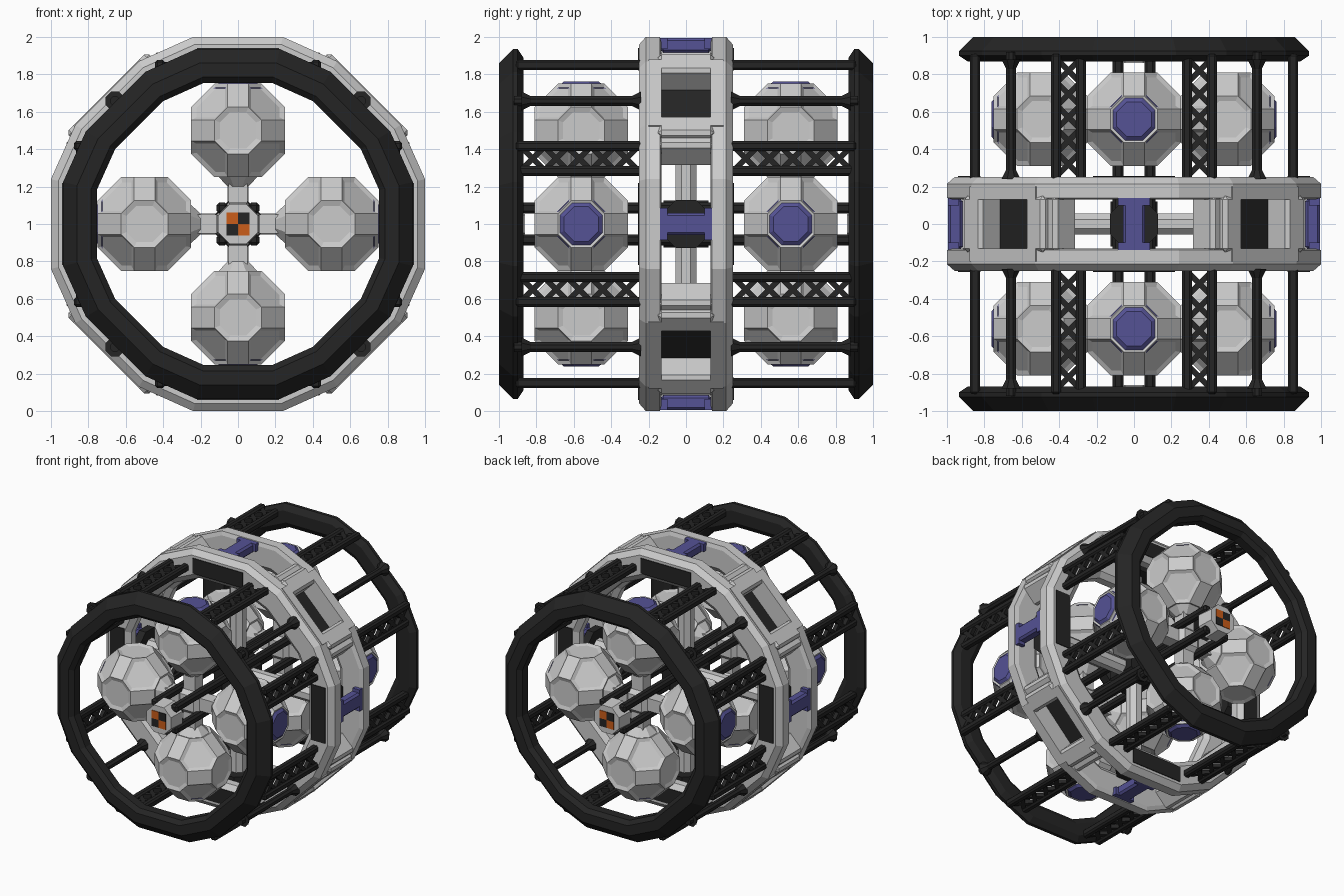
import bpy, bmesh
from math import radians, pi
from itertools import permutations, product
from mathutils import Matrix, Vector

if "Cube" in bpy.data.objects:
    bpy.data.objects.remove(bpy.data.objects["Cube"])


def material(name, rgb):
    m = bpy.data.materials.new(name)
    m.diffuse_color = (*rgb, 1)
    m.use_nodes = True
    m.node_tree.nodes["Principled BSDF"].inputs["Base Color"].default_value = m.diffuse_color
    return m


DARK = material("dark", (0.018, 0.018, 0.018))
BLUE = material("blue", (0.09, 0.085, 0.30))
ORANGE = material("orange", (0.60, 0.11, 0.01))
CENTRE = Matrix.Translation((0, 0, 1))


def turn(deg):
    # rotation about the long (y) axis of the drum
    return CENTRE @ Matrix.Rotation(radians(deg), 4, 'Y')


def finish(name, bm, mat=None, m=CENTRE):
    bm.transform(m)
    bmesh.ops.recalc_face_normals(bm, faces=bm.faces)
    me = bpy.data.meshes.new(name)
    bm.to_mesh(me)
    bm.free()
    ob = bpy.data.objects.new(name, me)
    bpy.context.collection.objects.link(ob)
    if mat:
        me.materials.append(mat)
    return ob


def box(name, loc, size, mat=None, m=CENTRE, bevel=0.0, spin=None):
    bm = bmesh.new()
    bmesh.ops.create_cube(bm, size=1)
    bmesh.ops.scale(bm, vec=size, verts=bm.verts)
    if bevel:
        bmesh.ops.bevel(bm, geom=bm.edges[:], offset=bevel, segments=1, affect='EDGES')
    if spin:
        bm.transform(spin)
    bmesh.ops.translate(bm, vec=loc, verts=bm.verts)
    return finish(name, bm, mat, m)


def octagon(name, a, b, r1, r2, mat=None, m=CENTRE):
    # eight-sided tube or cone from point a to point b
    a, b = Vector(a), Vector(b)
    bm = bmesh.new()
    bmesh.ops.create_cone(bm, cap_ends=True, segments=8, radius1=r1, radius2=r2, depth=(b - a).length)
    q = (b - a).to_track_quat('Z', 'Y').to_matrix().to_4x4()
    bm.transform(Matrix.Translation((a + b) / 2) @ q @ Matrix.Rotation(pi / 8, 4, 'Z'))
    return finish(name, bm, mat, m)


# outline of the drum: sixteen corners
QUAD = [(0.24, 1), (0.53, 0.87), (0.87, 0.53), (1, 0.24)]
OUTLINE = []
for k in range(4):
    for x, z in QUAD:
        for _ in range(k):
            x, z = z, -x
        OUTLINE.append((x, z))


def ring(name, profile, mat=None):
    # sweep a closed (radius, y) profile round the outline
    bm = bmesh.new()
    loops = [[bm.verts.new((x * r, y, z * r)) for r, y in profile] for x, z in OUTLINE]
    n = len(profile)
    for i, lo in enumerate(loops):
        nx = loops[(i + 1) % len(loops)]
        for j in range(n):
            bm.faces.new((lo[j], lo[(j + 1) % n], nx[(j + 1) % n], nx[j]))
    return finish(name, bm, mat)


def tank(name, m):
    # faceted ball with recessed panels, outward direction is local z
    bm = bmesh.new()
    for p in set(permutations((0.055, 0.125, 0.25))):
        for s in product((1, -1), repeat=3):
            bm.verts.new([a * b for a, b in zip(p, s)])
    bmesh.ops.convex_hull(bm, input=bm.verts)
    bmesh.ops.dissolve_limit(bm, angle_limit=0.02, verts=bm.verts, edges=bm.edges)
    bmesh.ops.recalc_face_normals(bm, faces=bm.faces)
    big = [f for f in bm.faces if len(f.verts) >= 6]
    bmesh.ops.inset_individual(bm, faces=big, thickness=0.03, depth=-0.01)
    return finish(name, bm, None, m)


for s in (-1, 1):
    # dark end rings
    ring("end_ring", [(r, s * y) for r, y in
         [(0.86, 1.0), (0.935, 0.925), (0.935, 0.90), (0.89, 0.87),
          (0.80, 0.87), (0.755, 0.90), (0.755, 0.97), (0.785, 1.0)]], DARK)
    # side rails of the middle ring
    ring("middle_ring_rail", [(r, s * y) for r, y in
         [(1.0, 0.14), (1.0, 0.215), (0.96, 0.25), (0.82, 0.25),
          (0.78, 0.22), (0.78, 0.16), (0.82, 0.13), (0.97, 0.13)]])

for k in range(4):
    m, d = turn(90 * k), turn(90 * k + 45)
    # cross pieces and windowed diagonal boxes of the middle ring
    box("blue_crossbar", (0, 0, 0.955), (0.12, 0.27, 0.08), BLUE, m, 0.015)
    for t in (-1, 1):
        box("blue_crossbar_foot", (0, t * 0.12, 0.965), (0.17, 0.04, 0.06), BLUE, m)
        box("cross_block", (t * 0.235, 0, 0.90), (0.14, 0.30, 0.19), None, d, 0.02)
        box("window_corner_block", (t * 0.31, 0, 0.87), (0.10, 0.30, 0.17), None, d, 0.02)
        box("window_side", (0, t * 0.165, 0.95), (0.50, 0.07, 0.09), None, d)
        box("rail_side_panel", (0, t * 0.246, 0.88), (0.44, 0.02, 0.12), DARK, m)
    box("window_back_panel", (0, 0, 0.83), (0.48, 0.30, 0.04), DARK, d)

    # middle spokes with a dark flange at the ring
    octagon("spoke", (0, 0, 0.08), (0, 0, 0.82), 0.062, 0.062, None, m)
    octagon("spoke_flange", (0, 0, 0.77), (0, 0, 0.83), 0.14, 0.14, DARK, m)

    # tanks, their necks and blue caps
    for s in (-1, 1):
        y = 0.56 * s
        tank("tank", m @ Matrix.Translation((0, y, 0.5)))
        octagon("tank_cap", (0, y, 0.725), (0, y, 0.762), 0.15, 0.10, BLUE, m)
        box("tank_neck", (0, y, 0.17), (0.10, 0.10, 0.22), None, m)
        octagon("tank_neck_flare", (0, y, 0.20), (0, y, 0.27), 0.06, 0.13, None, m)

        # single rods between the rings, with flared feet
        octagon("rod", (0, s * 0.22, 0.93), (0, s * 0.92, 0.93), 0.028, 0.028, DARK, d)
        octagon("rod_foot", (0, s * 0.24, 0.93), (0, s * 0.29, 0.93), 0.055, 0.028, DARK, d)
        octagon("rod_foot", (0, s * 0.83, 0.93), (0, s * 0.88, 0.93), 0.028, 0.055, DARK, d)

        # lattice trusses
        for t in (-1, 1):
            for x in (0.283, 0.417):
                box("truss_chord", (t * x, s * 0.57, 0.85), (0.052, 0.68, 0.055), DARK, m, 0.012)
            for i in range(5):
                for a in (-45, 45):
                    box("truss_brace", (t * 0.35, s * (0.32 + i * 0.125), 0.85), (0.03, 0.17, 0.03), DARK, m,
                        spin=Matrix.Rotation(radians(a), 4, 'Z'))

# central spine: four long bars, hub and collars
for x, z in product((-0.085, 0.085), repeat=2):
    box("spine_bar", (x, 0, z), (0.06, 1.86, 0.06), DARK, bevel=0.015)
octagon("spine_hub", (0, -0.12, 0), (0, 0.12, 0), 0.135, 0.135, DARK)
for s in (-1, 1):
    box("spine_collar", (0, s * 0.56, 0), (0.18, 0.16, 0.18), None, bevel=0.03)
    # end connector with chequered face
    octagon("end_connector", (0, s * 0.86, 0), (0, s * 0.99, 0), 0.125, 0.115)
    for x, z in product((-1, 1), repeat=2):
        box("connector_tile", (x * 0.031, s * 0.985, z * 0.031), (0.062, 0.02, 0.062),
            ORANGE if x * z == s else DARK)
